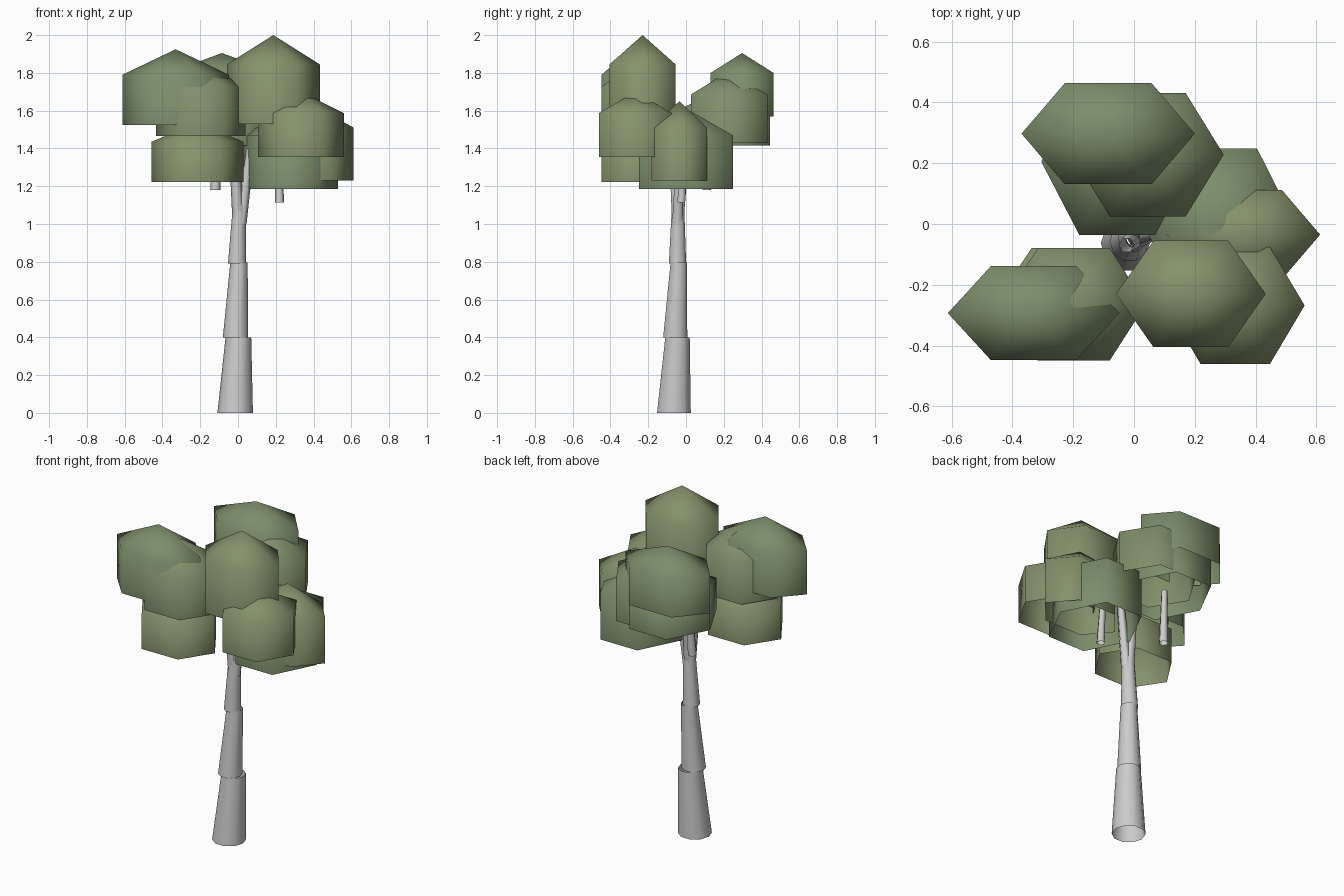
import bpy, bmesh, math
from mathutils import Vector

if "Cube" in bpy.data.objects:
    bpy.data.objects.remove(bpy.data.objects["Cube"])

def material(name, rgb):
    m = bpy.data.materials.new(name)
    m.diffuse_color = (*rgb, 1)
    m.use_nodes = True
    m.node_tree.nodes["Principled BSDF"].inputs["Base Color"].default_value = m.diffuse_color
    return m

green = material("leaf_green", (0.20, 0.27, 0.145))
mid = material("leaf_mid", (0.215, 0.275, 0.145))
olive = material("leaf_olive", (0.235, 0.285, 0.148))

def finish(bm, name, mat=None):
    for f in bm.faces:
        f.smooth = True
    me = bpy.data.meshes.new(name)
    bm.to_mesh(me)
    bm.free()
    ob = bpy.data.objects.new(name, me)
    bpy.context.collection.objects.link(ob)
    if mat:
        me.materials.append(mat)
    return ob

def leaf_clump(name, cx, cy, rx, ry, bottom, shoulder, apex, mat):
    """Six-sided hollow clump: open base, upright walls, low pointed top."""
    bm = bmesh.new()
    rings = []
    for z in (bottom, shoulder):
        rings.append([bm.verts.new((cx + rx * math.cos(i * math.pi / 3),
                                    cy + ry * math.sin(i * math.pi / 3), z))
                      for i in range(6)])
    top = bm.verts.new((cx, cy, apex))
    low, high = rings
    for i in range(6):
        j = (i + 1) % 6
        bm.faces.new((low[i], low[j], high[j], high[i]))
        bm.faces.new((high[i], high[j], top))
    finish(bm, name, mat)

def limb(name, p0, r0, p1, r1, sides=10):
    """Open tapered tube between two points with level ends."""
    bm = bmesh.new()
    rings = []
    for p, r in ((p0, r0), (p1, r1)):
        rings.append([bm.verts.new(Vector(p) + Vector((r * math.cos(a), r * math.sin(a), 0)))
                      for a in (2 * math.pi * i / sides for i in range(sides))])
    for i in range(sides):
        j = (i + 1) % sides
        bm.faces.new((rings[0][i], rings[0][j], rings[1][j], rings[1][i]))
    finish(bm, name)

# Leaf clumps: cx, cy, rx, ry, bottom, shoulder, apex
clumps = [
    (-0.085, 0.297, 0.285, 0.192, 1.57, 1.80, 1.905, green),
    (-0.33, -0.293, 0.282, 0.178, 1.525, 1.79, 1.925, green),
    (0.187, -0.23, 0.246, 0.202, 1.53, 1.845, 2.00, olive),
    (0.36, -0.035, 0.252, 0.17, 1.23, 1.51, 1.65, olive),
    (0.28, 0.0, 0.25, 0.286, 1.185, 1.47, 1.61, green),
    (0.333, -0.268, 0.228, 0.222, 1.355, 1.587, 1.70, olive),
    (-0.215, -0.263, 0.243, 0.213, 1.222, 1.435, 1.54, olive),
    (-0.198, -0.264, 0.237, 0.213, 1.465, 1.725, 1.86, mid),
    (0.045, 0.228, 0.25, 0.234, 1.43, 1.685, 1.81, mid),
    (-0.055, 0.205, 0.25, 0.278, 1.415, 1.61, 1.71, green),
]
for n, c in enumerate(clumps, 1):
    leaf_clump(f"leaf_clump_{n}", *c)

# Trunk in three stepped, slightly leaning sections
limb("trunk_lower", (-0.015, -0.064, 0), 0.094, (0.002, -0.045, 0.4), 0.068)
limb("trunk_middle", (-0.013, -0.057, 0.4), 0.067, (0.005, -0.038, 0.795), 0.046)
limb("trunk_upper", (-0.005, -0.045, 0.79), 0.048, (0.007, -0.042, 1.1), 0.034)

# Branches rising into the crown
limb("branch_left", (0.004, -0.045, 1.0), 0.033, (-0.025, -0.07, 1.45), 0.025, 6)
limb("branch_right", (0.012, -0.045, 1.0), 0.033, (0.075, -0.03, 1.45), 0.02, 6)
limb("branch_back", (0.006, -0.042, 1.0), 0.032, (0.0, 0.01, 1.5), 0.02, 6)
limb("twig_left", (-0.12, 0.11, 1.18), 0.027, (-0.11, 0.13, 1.5), 0.017, 6)
limb("twig_right", (0.22, -0.025, 1.115), 0.024, (0.215, -0.01, 1.4), 0.017, 6)
